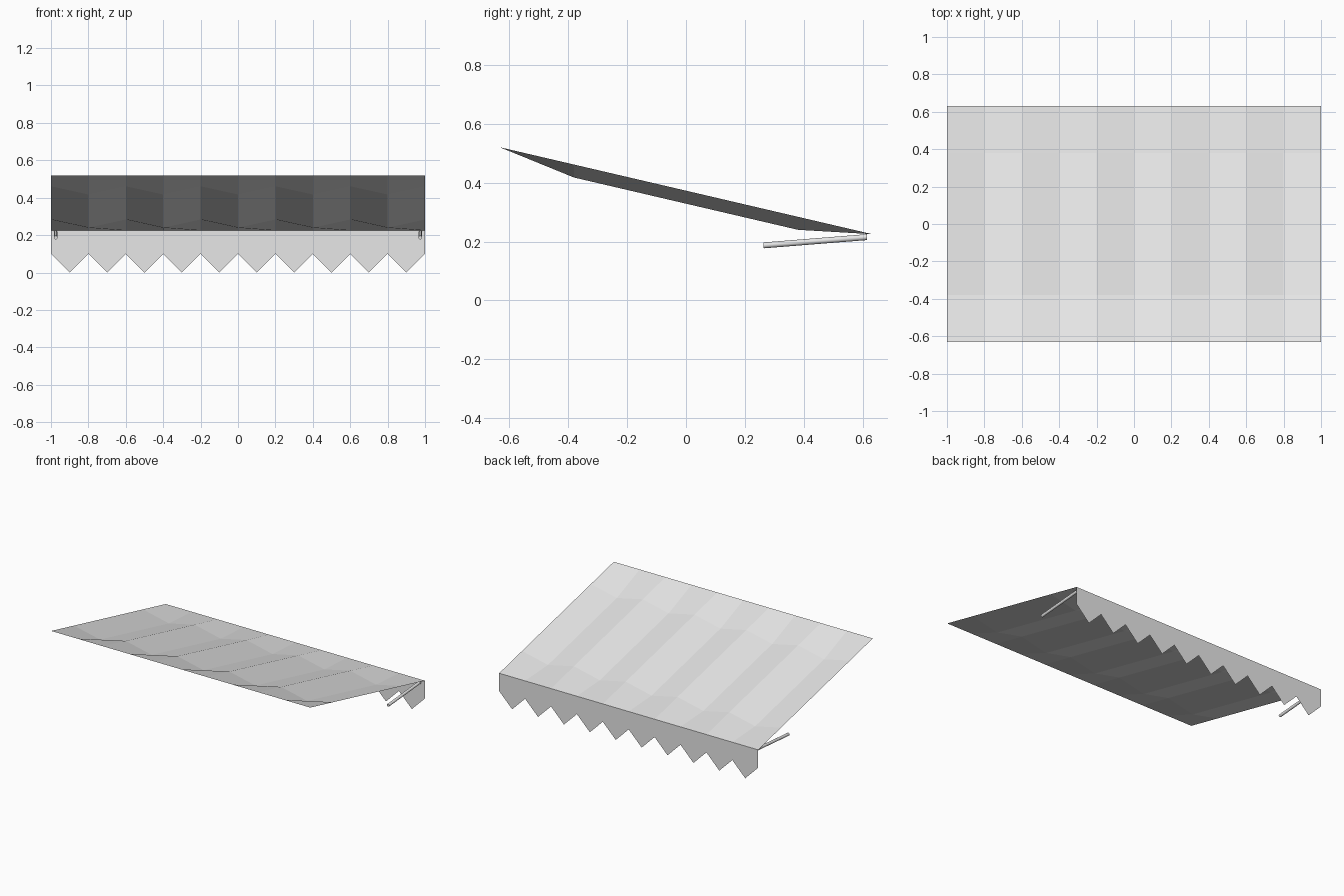
import bpy, bmesh
from mathutils import Vector

cube = bpy.data.objects.get("Cube")
if cube:
    bpy.data.objects.remove(cube, do_unlink=True)


def material(name, rgb):
    mat = bpy.data.materials.new(name)
    mat.use_nodes = True
    mat.diffuse_color = (*rgb, 1)
    mat.node_tree.nodes["Principled BSDF"].inputs["Base Color"].default_value = (*rgb, 1)
    return mat


def make_object(name, bm, mat):
    mesh = bpy.data.meshes.new(name)
    bm.to_mesh(mesh)
    bm.free()
    mesh.materials.append(mat)
    obj = bpy.data.objects.new(name, mesh)
    bpy.context.collection.objects.link(obj)
    return obj


fabric = material("pale grey fabric", (0.8, 0.8, 0.8))
metal = material("grey metal", (0.8, 0.8, 0.8))

DEPTH, TOP, EAVE = 0.632, 0.52, 0.225
STRIPE = 0.2
COLUMNS = 10

# Pleated canopy: straight ends, alternate folds sagging between them
bm = bmesh.new()
rows = []
for y, sag in ((-DEPTH, 0), (-0.38, 0.044), (0.38, 0.044), (DEPTH, 0)):
    z = TOP + (EAVE - TOP) * (y + DEPTH) / (2 * DEPTH)
    rows.append([bm.verts.new((-1 + i * STRIPE, y, z - sag * (i % 2)))
                 for i in range(COLUMNS + 1)])
for near, far in zip(rows, rows[1:]):
    for i in range(COLUMNS):
        bm.faces.new((near[i], near[i + 1], far[i + 1], far[i]))
make_object("canopy", bm, fabric)

# Hanging valance with a pointed lower edge
bm = bmesh.new()
for i in range(COLUMNS):
    x = -1 + i * STRIPE
    outline = ((x, EAVE), (x, 0.1), (x + STRIPE / 2, 0),
               (x + STRIPE, 0.1), (x + STRIPE, EAVE))
    bm.faces.new([bm.verts.new((px, DEPTH, pz)) for px, pz in reversed(outline)])
bmesh.ops.remove_doubles(bm, verts=bm.verts, dist=0.0001)
make_object("valance", bm, fabric)

# Support arm under each end of the eave
for side, x in (("left", 0.975), ("right", -0.975)):
    start, end = Vector((x, 0.263, 0.187)), Vector((x, 0.614, 0.215))
    axis = end - start
    bm = bmesh.new()
    bmesh.ops.create_cone(bm, cap_ends=True, segments=12, radius1=0.01,
                          radius2=0.01, depth=axis.length)
    arm = make_object(side + "_support_arm", bm, metal)
    arm.location = (start + end) / 2
    arm.rotation_euler = axis.to_track_quat("Z", "Y").to_euler()
    for face in arm.data.polygons:
        face.use_smooth = len(face.vertices) == 4
